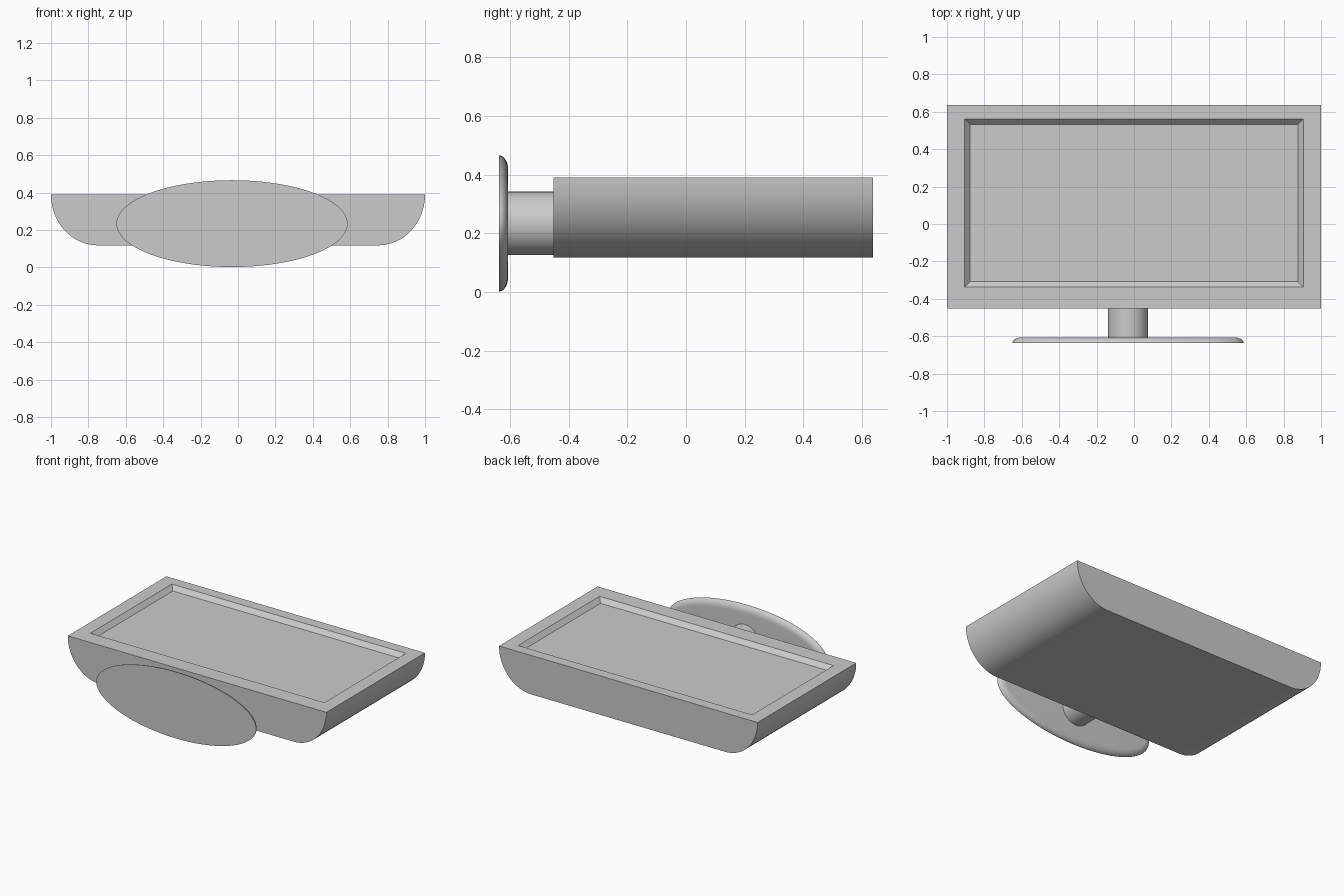
import bpy, bmesh, math

cube = bpy.data.objects.get("Cube")
if cube:
    bpy.data.objects.remove(cube, do_unlink=True)

grey = bpy.data.materials.new("plain_grey")
grey.use_nodes = True
colour = (0.6, 0.6, 0.6, 1)
grey.diffuse_color = colour
grey.node_tree.nodes["Principled BSDF"].inputs["Base Color"].default_value = colour


def finish(name, bm):
    """Turn a bmesh into a named, smooth-by-angle object."""
    bmesh.ops.recalc_face_normals(bm, faces=bm.faces)
    mesh = bpy.data.meshes.new(name)
    bm.to_mesh(mesh)
    bm.free()
    mesh.materials.append(grey)
    obj = bpy.data.objects.new(name, mesh)
    bpy.context.collection.objects.link(obj)
    bpy.ops.object.select_all(action='DESELECT')
    obj.select_set(True)
    bpy.context.view_layer.objects.active = obj
    bpy.ops.object.shade_smooth_by_angle(angle=math.radians(30))
    return obj


def bridge(bm, a, b):
    """Join two closed vertex loops with quads."""
    n = len(a)
    for i in range(n):
        j = (i + 1) % n
        bm.faces.new((a[i], a[j], b[j], b[i]))


def oval_solid(name, rings, rx, rz, sides=96):
    """Solid along y from (y, inset) rings of an ellipse."""
    bm = bmesh.new()
    loops = []
    for y, inset in rings:
        angles = [math.tau * i / sides for i in range(sides)]
        loops.append([bm.verts.new((CX + (rx - inset) * math.cos(t), y,
                                    CZ + (rz - inset) * math.sin(t))) for t in angles])
    for a, b in zip(loops, loops[1:]):
        bridge(bm, a, b)
    bm.faces.new(loops[0])
    bm.faces.new(loops[-1])
    return finish(name, bm)


# Shared measurements
FRONT, BACK = -0.452, 0.637
TOP, BOTTOM = 0.39, 0.118
CURVE_X = 0.25
CX, CZ = -0.032, 0.234
STEPS = 20

# Casing: half profile with a rounded lower edge, mirrored and run along y
half = []
for i in range(STEPS + 1):
    t = math.pi / 2 * i / STEPS
    half.append((1 - CURVE_X * (1 - math.cos(t)), TOP - (TOP - BOTTOM) * math.sin(t)))
profile = half + [(-x, z) for x, z in reversed(half)]

bm = bmesh.new()
near, far = ([bm.verts.new((x, y, z)) for x, z in profile] for y in (FRONT, BACK))
for i in range(len(profile) - 1):
    bm.faces.new((near[i], near[i + 1], far[i + 1], far[i]))
bm.faces.new(near)
bm.faces.new(far)

# Bezel and sunken screen with sloping walls
def rectangle(x, y0, y1, z):
    return [bm.verts.new(p) for p in ((x, y0, z), (x, y1, z), (-x, y1, z), (-x, y0, z))]

rim = [near[0], far[0], far[-1], near[-1]]
lip = rectangle(0.905, -0.338, 0.562, TOP)
floor = rectangle(0.877, -0.308, 0.533, TOP - 0.03)
bridge(bm, rim, lip)
bridge(bm, lip, floor)
bm.faces.new(floor)
finish("screen_casing", bm)

# Neck between casing and foot
oval_solid("stand_neck", [(-0.615, 0), (FRONT + 0.001, 0)], 0.108, 0.108, 48)

# Oval foot with a rounded rear edge
DEPTH, ROUND = 0.031, 0.05
rings = [(-0.637 + DEPTH * math.sin(t), ROUND * (1 - math.cos(t)))
         for t in (math.pi / 2 * i / 8 for i in range(9))]
oval_solid("stand_foot", rings, 0.618, 0.232)
